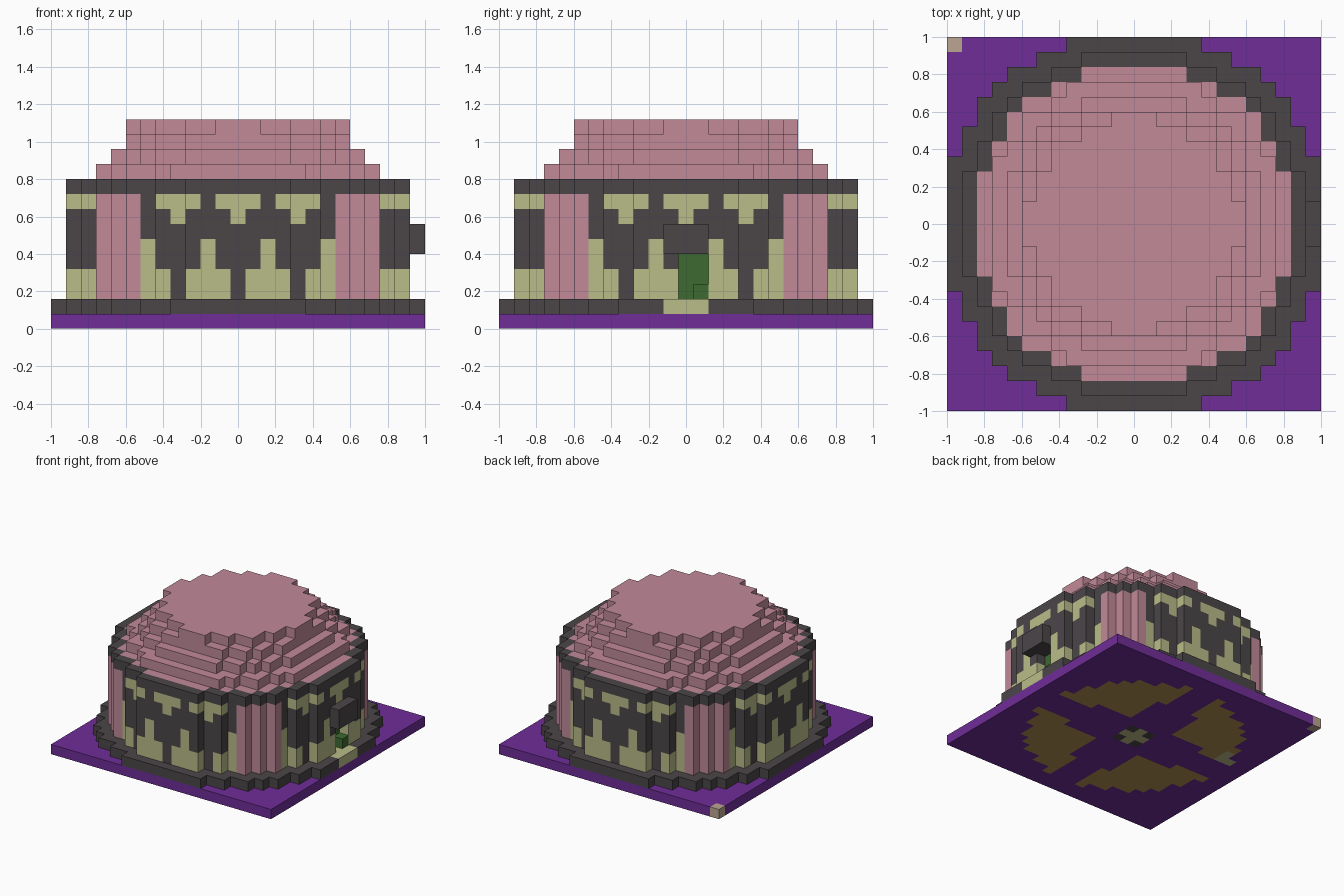
import bpy
import bmesh
from mathutils import Vector

cube = bpy.data.objects.get("Cube")
if cube:
    bpy.data.objects.remove(cube, do_unlink=True)

S = 0.08  # block size


def linear(c):
    c /= 255
    return c / 12.92 if c <= 0.04045 else ((c + 0.055) / 1.055) ** 2.4


def material(name, *rgb):
    m = bpy.data.materials.new(name)
    m.use_nodes = True
    col = (*[linear(c) for c in rgb], 1)
    m.diffuse_color = col
    m.node_tree.nodes["Principled BSDF"].inputs["Base Color"].default_value = col
    return m


MATS = {
    "purple": material("purple", 112, 45, 152),
    "charcoal": material("charcoal", 75, 70, 73),
    "pink": material("pink", 193, 138, 153),
    "khaki": material("khaki", 186, 188, 137),
    "green": material("green", 61, 106, 48),
    "tan": material("tan", 187, 165, 145),
    "brown": material("brown", 178, 143, 83),
}
NAMES = list(MATS)
cells = {}  # block position -> (part, colour)


def disc(part, z, limit, colour):
    """Fill one round layer; colour is a name or a rule of x, y, z."""
    for x in range(-12, 13):
        for y in range(-12, 13):
            if x * x + y * y <= limit:
                c = colour(x, y, z) if callable(colour) else colour
                cells[x, y, z] = (part, c)


def box(part, xs, ys, zs, colour):
    for x in xs:
        for y in ys:
            for z in zs:
                cells[x, y, z] = (part, colour)


def base_colour(x, y, z):
    if (x, y) == (-12, 12):
        return "tan"
    a, b = abs(x), abs(y)
    if max(a, b) <= 1:
        return "charcoal" if a and b else "khaki"
    # leaf-shaped patches on the underside, one per quarter
    if 4 * min(a, b) + max(a, b) >= 15 and a and b and a * a + b * b <= 105:
        return "khaki" if x <= -9 and 0 < y <= 3 else "brown"
    return "purple"


def wall_colour(x, y, z):
    i = min(abs(x), abs(y))
    if i >= 7:
        return "pink"  # corner panels
    if z == 8:
        light = i not in (2, 6)
    elif z == 7:
        light = i in (0, 4)
    elif z == 6:
        light = False
    elif z >= 4:
        light = i in (2, 6)
    else:
        light = i not in (0, 4)
    return "khaki" if light else "charcoal"


# Square base plate and round plinth
disc("base_plate", 0, 999, base_colour)
disc("plinth", 1, 165, "charcoal")

# Patterned wall and cornice ring
for z in range(2, 9):
    disc("wall", z, 130, wall_colour)
disc("cornice", 9, 130,
     lambda x, y, z: "pink" if x * x + y * y <= 114 else "charcoal")

# Stepped dome
for z, limit in enumerate((98, 74, 61, 50), start=10):
    disc("dome", z, limit, "pink")

# Doorway: recessed door, low block, canopy and doorstep
for y in (0, 1):
    for z in (2, 3, 4):
        del cells[11, y, z]
box("door", [10], [0, 1], [2, 3, 4], "green")
box("door_block", [11], [1], [2], "green")
box("door_canopy", [12], [-1, 0, 1], [5, 6], "charcoal")
box("doorstep", [11, 12], [-1, 0, 1], [1], "khaki")


def build(part):
    """Make the outer faces of one part and merge flat areas of one colour."""
    bm = bmesh.new()
    for pos, (owner, colour) in cells.items():
        if owner != part:
            continue
        centre = Vector((pos[0] * S, pos[1] * S, (pos[2] + 0.5) * S))
        for axis in range(3):
            for sign in (-1, 1):
                n = Vector((0, 0, 0))
                n[axis] = sign
                if tuple(int(p + d) for p, d in zip(pos, n)) in cells:
                    continue
                u = Vector((0, 0, 0))
                u[(axis + 1) % 3] = 1
                v = n.cross(u)
                quad = [(n + u + v), (n - u + v), (n - u - v), (n + u - v)]
                face = bm.faces.new([bm.verts.new(centre + q * S / 2) for q in quad])
                face.material_index = NAMES.index(colour)
    bmesh.ops.remove_doubles(bm, verts=bm.verts, dist=S / 100)
    bmesh.ops.dissolve_limit(bm, angle_limit=0.02, verts=bm.verts,
                             edges=bm.edges, delimit={"MATERIAL"})
    bmesh.ops.triangulate(bm, faces=[f for f in bm.faces if len(f.verts) > 4])
    mesh = bpy.data.meshes.new(part)
    bm.to_mesh(mesh)
    bm.free()
    for m in MATS.values():
        mesh.materials.append(m)
    bpy.context.collection.objects.link(bpy.data.objects.new(part, mesh))


for part in dict.fromkeys(owner for owner, _ in cells.values()):
    build(part)
